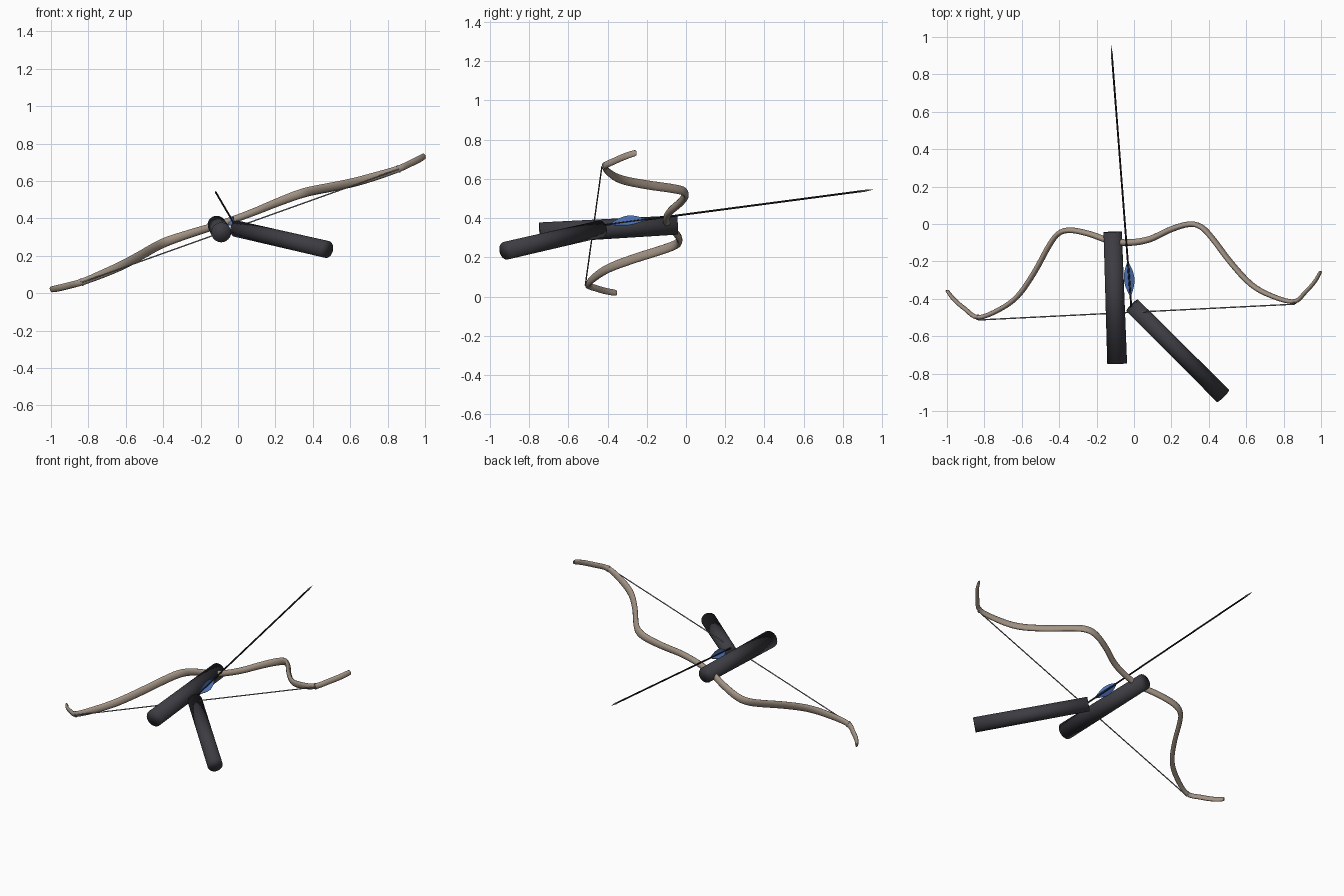
import bpy, bmesh, math
from mathutils import Vector

if "Cube" in bpy.data.objects:
    bpy.data.objects.remove(bpy.data.objects["Cube"])


def material(name, rgb):
    m = bpy.data.materials.new(name)
    m.diffuse_color = (*rgb, 1)
    m.use_nodes = True
    m.node_tree.nodes["Principled BSDF"].inputs["Base Color"].default_value = m.diffuse_color
    return m


WOOD = material("wood", (0.36, 0.29, 0.23))
DARK = material("dark", (0.045, 0.045, 0.055))
BLACK = material("black", (0.015, 0.015, 0.015))
CORD = material("cord", (0.25, 0.25, 0.25))
BLUE = material("blue", (0.09, 0.2, 0.55))
STEEL = material("steel", (0.25, 0.24, 0.18))


def finish(name, bm, mat, angle):
    bmesh.ops.recalc_face_normals(bm, faces=bm.faces[:])
    me = bpy.data.meshes.new(name)
    bm.to_mesh(me)
    bm.free()
    ob = bpy.data.objects.new(name, me)
    bpy.context.collection.objects.link(ob)
    me.materials.append(mat)
    bpy.ops.object.select_all(action='DESELECT')
    ob.select_set(True)
    bpy.context.view_layer.objects.active = ob
    bpy.ops.object.shade_smooth_by_angle(angle=math.radians(angle))
    return ob


def loft(name, rings, mat, angle=40):
    """Skin a list of closed point rings and cap both ends."""
    bm = bmesh.new()
    vs = [[bm.verts.new(p) for p in r] for r in rings]
    n = len(rings[0])
    for a, b in zip(vs, vs[1:]):
        for i in range(n):
            bm.faces.new((a[i], a[(i + 1) % n], b[(i + 1) % n], b[i]))
    bm.faces.new(vs[0])
    bm.faces.new(vs[-1])
    return finish(name, bm, mat, angle)


def ring(c, a, b, ra, rb, n):
    return [c + a * ra * math.cos(2 * math.pi * i / n) + b * rb * math.sin(2 * math.pi * i / n)
            for i in range(n)]


def rod(name, p, q, stations, mat, n=12, angle=40):
    """Straight round part; stations are (fraction along, radius)."""
    p, q = Vector(p), Vector(q)
    d = (q - p).normalized()
    a = d.orthogonal().normalized()
    return loft(name, [ring(p.lerp(q, t), a, d.cross(a), r, r, n) for t, r in stations], mat, angle)


# arrow axis, and tilted bow frame: u along the string, v forward, w across the limb
NOCK, TIP = Vector((-0.012, -0.475, 0.357)), Vector((-0.122, 0.953, 0.545))
SHOT = (TIP - NOCK).normalized()
ORIGIN = Vector((0.012, -0.467, 0.361))
U = Vector((0.94, 0.047, 0.336)).normalized()
W = U.cross(SHOT - Vector((0, 0, 0.035))).normalized()
V = W.cross(U)


def place(u, v, w=0):
    return ORIGIN + U * u + V * v + W * w


# bow: half profile (u, v, in-plane radius, across radius), mirrored and splined
half = [(0.0, 0.371, .018, .019), (0.112, 0.384, .017, .020), (0.228, 0.428, .016, .022),
        (0.335, 0.453, .015, .024), (0.405, 0.437, .014, .025), (0.465, 0.372, .014, .025),
        (0.558, 0.237, .014, .025), (0.663, 0.114, .014, .024), (0.775, 0.046, .013, .022),
        (0.897, 0.010, .012, .018), (0.967, 0.058, .011, .018), (1.025, 0.112, .010, .018),
        (1.058, 0.158, .008, .016), (1.061, 0.164, .004, .009)]
pts = [Vector((-p[0], *p[1:])) for p in half[:0:-1]] + [Vector(p) for p in half]
pts = [2 * pts[0] - pts[1]] + pts + [2 * pts[-1] - pts[-2]]
path = []
for p0, p1, p2, p3 in zip(pts, pts[1:], pts[2:], pts[3:]):
    for k in range(4):
        t = k / 4
        path.append(0.5 * (2 * p1 + (p2 - p0) * t + (2 * p0 - 5 * p1 + 4 * p2 - p3) * t * t
                           + (3 * p1 - p0 - 3 * p2 + p3) * t ** 3))
path.append(pts[-2])
rings = []
for i, s in enumerate(path):
    d = path[min(i + 1, len(path) - 1)] - path[max(i - 1, 0)]
    side = (V * d[0] - U * d[1]).normalized()
    rings.append(ring(place(s[0], s[1]), side, W, s[2], s[3], 12))
loft("bow", rings, WOOD, 60)

# string and its wraps at the limb nocks
rod("string", place(-0.9, -0.004), place(0.9, -0.004), [(0, .0035), (1, .0035)], CORD, 8)
for s, side in ((-1, "left"), (1, "right")):
    loft(f"string_wrap_{side}", [ring(place(s * 0.9, 0.010) + U * k, V, W, .0145, .0205, 12)
                                 for k in (-.005, .005)], CORD)

# arrow
rod("arrow_shaft", NOCK, TIP, [(0, .005), (0.965, .005)], BLACK, 8)
rod("arrow_head", NOCK, TIP, [(0.955, .005), (0.965, .006), (1, .0005)], STEEL, 8)

# three leaf-shaped feathers around the shaft
up = (Vector((0, 0, 1)) - SHOT * SHOT.z).normalized()
right = SHOT.cross(up)
for k in range(3):
    ang = 2 * math.pi * k / 3
    out = up * math.cos(ang) + right * math.sin(ang)
    thick = SHOT.cross(out) * 0.0012
    edge = [NOCK + SHOT * (0.09 + 0.185 * i / 12)
            + out * (0.003 + 0.029 * math.sin(math.pi * i / 12)) for i in range(13)]
    loft(f"feather_{k + 1}", [[p - thick for p in edge], [p + thick for p in edge]], BLUE)

# forearms
rod("bow_arm", (-0.09, -0.746, 0.325), (-0.114, -0.043, 0.365),
    [(0, .053), (1, .049)], DARK, 32, 180)
rod("string_arm", (0.476, -0.919, 0.234), (-0.01, -0.435, 0.345),
    [(0, .046), (1, .044)], DARK, 32, 180)
